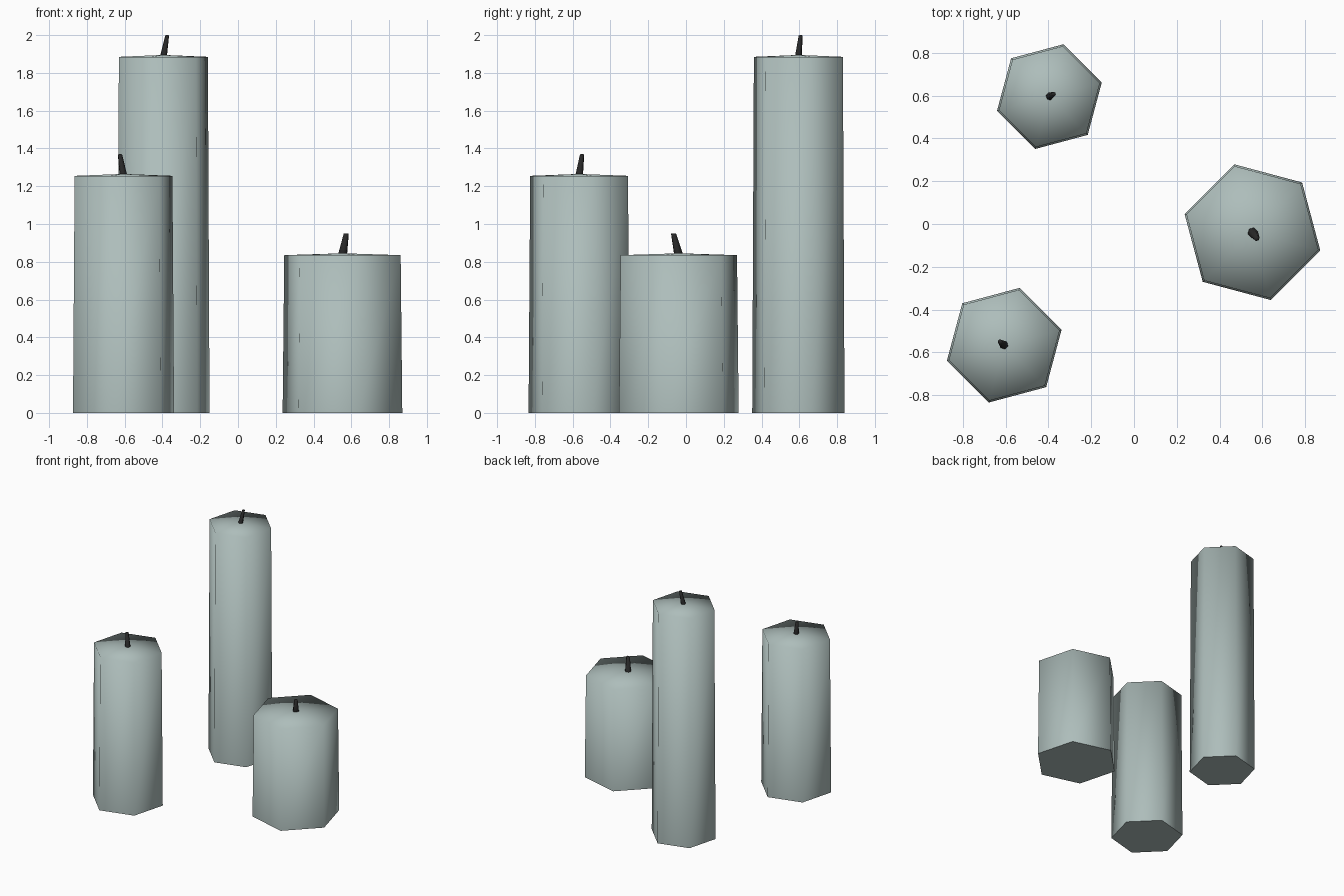
import bpy, bmesh, math
from mathutils import Vector

if "Cube" in bpy.data.objects:
    bpy.data.objects.remove(bpy.data.objects["Cube"])


def material(name, rgb):
    m = bpy.data.materials.new(name)
    m.diffuse_color = (*rgb, 1)
    m.use_nodes = True
    m.node_tree.nodes["Principled BSDF"].inputs["Base Color"].default_value = m.diffuse_color
    return m


WAX = material("grey_green_wax", (0.42, 0.51, 0.495))
WICK = material("charred_wick", (0.02, 0.02, 0.02))


def ring(bm, centre, radius, turn):
    """Six vertices around a centre."""
    return [bm.verts.new((centre[0] + radius * math.cos(math.radians(turn + 60 * i)),
                          centre[1] + radius * math.sin(math.radians(turn + 60 * i)),
                          centre[2])) for i in range(6)]


def hex_part(name, base, r_base, top, r_top, turn, peak, mat):
    """Tapered six-sided column with a shallow pointed top and a flat base."""
    bm = bmesh.new()
    low = ring(bm, base, r_base, turn)
    high = ring(bm, top, r_top, turn)
    tip = bm.verts.new(Vector(top) + Vector((0, 0, peak)))
    for i in range(6):
        j = (i + 1) % 6
        bm.faces.new((low[i], low[j], high[j], high[i]))
        bm.faces.new((high[i], high[j], tip))
    for f in bm.faces:
        f.smooth = True
    bottom = bm.faces.new(low[::-1])
    for e in bottom.edges:
        e.smooth = False
    me = bpy.data.meshes.new(name)
    bm.to_mesh(me)
    bm.free()
    me.materials.append(mat)
    ob = bpy.data.objects.new(name, me)
    bpy.context.collection.objects.link(ob)


# name, centre x, y, rim height, base radius, turn, wick base radius, wick lean x, y
CANDLES = [
    ("tall", -0.395, 0.595, 1.885, 0.253, 15, 0.019, 0.02, 0.012),
    ("medium", -0.606, -0.566, 1.255, 0.277, 15, 0.021, -0.019, 0.016),
    ("short", 0.553, -0.038, 0.835, 0.328, -15, 0.025, 0.02, -0.028),
]

for name, x, y, h, r, turn, wr, lx, ly in CANDLES:
    # Wax body
    hex_part(name + "_candle", (x, y, 0), r, (x, y, h), r - 0.009, turn, 0.01, WAX)
    # Leaning wick
    hex_part(name + "_wick", (x, y, h), wr, (x + lx, y + ly, h + 0.114),
             wr * 0.55, turn + 30, 0.001, WICK)
